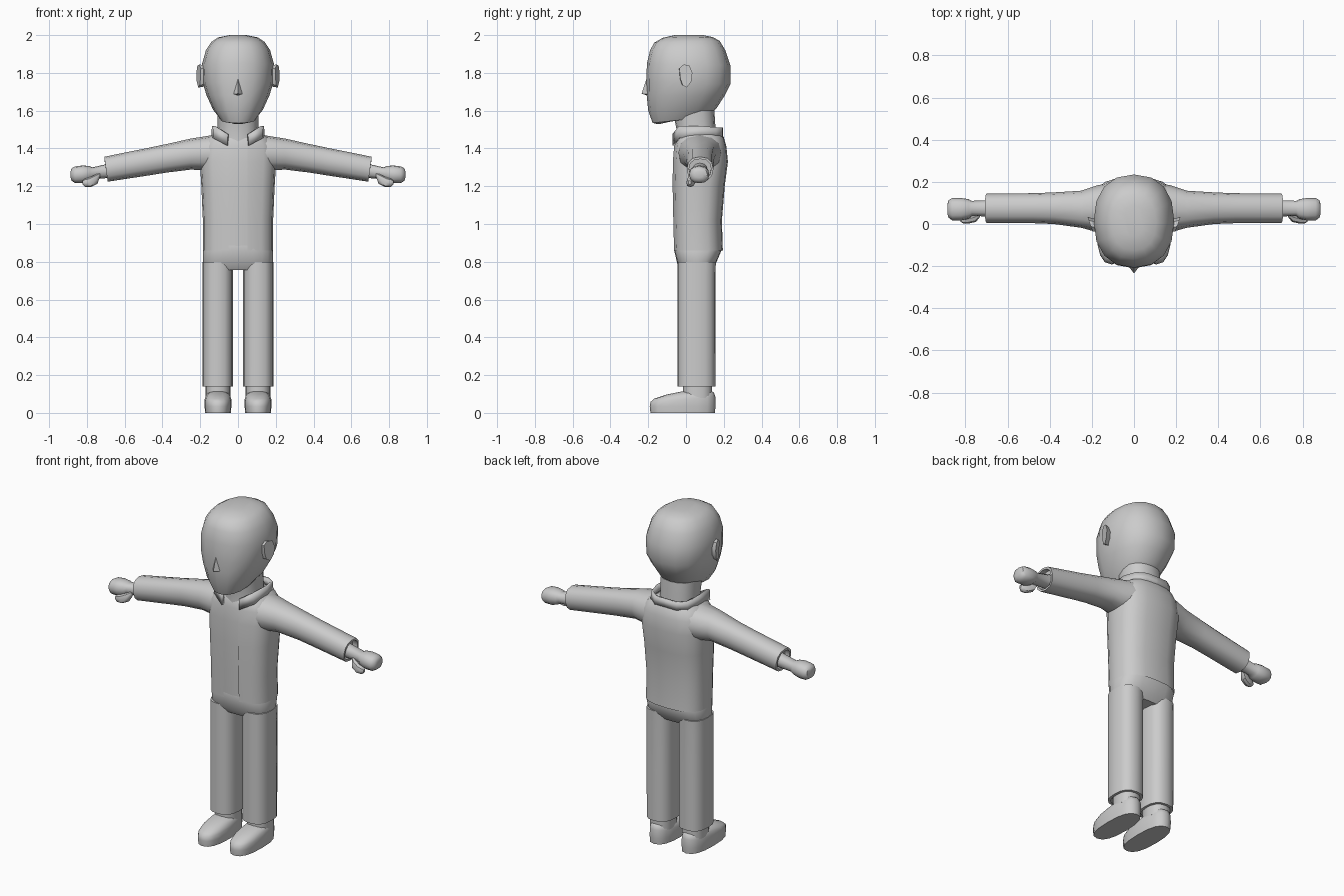
import bpy, bmesh, math

grey = bpy.data.materials.new("plain grey")
grey.diffuse_color = (0.6, 0.6, 0.6, 1)


def finish(bm, name, mirror=False, solid=0.0, angle=42):
    bmesh.ops.recalc_face_normals(bm, faces=bm.faces)
    me = bpy.data.meshes.new(name)
    bm.to_mesh(me)
    bm.free()
    ob = bpy.data.objects.new(name, me)
    bpy.context.collection.objects.link(ob)
    me.materials.append(grey)
    if solid:
        m = ob.modifiers.new("thickness", 'SOLIDIFY')
        m.thickness = solid
        m.offset = 0
    if mirror:
        ob.modifiers.new("mirror", 'MIRROR')
    bpy.ops.object.select_all(action='DESELECT')
    bpy.context.view_layer.objects.active = ob
    ob.select_set(True)
    bpy.ops.object.shade_smooth_by_angle(angle=math.radians(angle))
    return ob


def unit_ring(n, p):
    """Rounded-square outline in -1..1, starting at the front."""
    pts = []
    for i in range(n):
        a = -math.pi / 2 + 2 * math.pi * i / n
        c, s = math.cos(a), math.sin(a)
        pts.append((math.copysign(abs(c) ** p, c), math.copysign(abs(s) ** p, s)))
    return pts


def zring(zf, zb, yf, yb, rx, cx=0.0, n=16, p=0.85):
    """Ring around the vertical axis, tilted from front height to back height."""
    return [(cx + rx * u, (yf + yb) / 2 + v * (yb - yf) / 2,
             (zf + zb) / 2 + v * (zb - zf) / 2) for u, v in unit_ring(n, p)]


def xring(xb, xt, yf, yb, zb, zt, n=12, p=0.85):
    """Ring around the sideways axis, tilted from bottom x to top x."""
    return [((xb + xt) / 2 + v * (xt - xb) / 2, (yf + yb) / 2 + u * (yb - yf) / 2,
             (zb + zt) / 2 + v * (zt - zb) / 2) for u, v in unit_ring(n, p)]


def loft(rings, name, caps=True, skip=(), **kw):
    bm = bmesh.new()
    rows = [[bm.verts.new(co) for co in r] for r in rings]
    n = len(rows[0])
    for a, b in zip(rows, rows[1:]):
        for i in range(n):
            if i not in skip:
                j = (i + 1) % n
                bm.faces.new((a[i], a[j], b[j], b[i]))
    if caps:
        bm.faces.new(rows[0])
        bm.faces.new(rows[-1])
    return finish(bm, name, **kw)


# head: chin to crown
head = [(1.528, 1.57, -0.145, 0.04, 0.045), (1.535, 1.565, -0.177, 0.11, 0.09),
        (1.60, 1.61, -0.200, 0.160, 0.132), (1.68, 1.68, -0.208, 0.205, 0.166),
        (1.75, 1.74, -0.210, 0.235, 0.187), (1.85, 1.84, -0.207, 0.235, 0.191),
        (1.92, 1.92, -0.190, 0.208, 0.170), (1.96, 1.97, -0.168, 0.178, 0.140),
        (1.985, 1.99, -0.125, 0.14, 0.105), (2.0, 2.0, -0.06, 0.09, 0.045)]
loft([zring(*r, p=0.87) for r in head], "head", angle=50)

# nose wedge
bm = bmesh.new()
top, tip, mid, l, r = [bm.verts.new(c) for c in (
    (0, -0.206, 1.78), (0, -0.235, 1.69), (0, -0.19, 1.675),
    (-0.028, -0.198, 1.688), (0.028, -0.198, 1.688))]
for f in ((top, l, tip), (top, tip, r), (tip, l, mid), (tip, mid, r)):
    bm.faces.new(f)
finish(bm, "nose", angle=20)

# ears: flaps swept outward to the back
bm = bmesh.new()
outline = [(-0.035, 1.825), (-0.012, 1.845), (0.018, 1.838), (0.034, 1.80),
           (0.028, 1.755), (0.005, 1.722), (-0.018, 1.735), (-0.03, 1.77)]
outer = [bm.verts.new((0.197 + 0.024 * (y + 0.035) / 0.07, y, z)) for y, z in outline]
inner = [bm.verts.new((0.165, y * 0.8 - 0.01, 1.78 + (z - 1.78) * 0.85)) for y, z in outline]
bm.faces.new(outer)
for i in range(8):
    j = (i + 1) % 8
    bm.faces.new((outer[i], outer[j], inner[j], inner[i]))
finish(bm, "ear", mirror=True)

# neck
loft([zring(1.42, 1.42, -0.055, 0.16, 0.11), zring(1.50, 1.50, -0.05, 0.157, 0.107),
      zring(1.60, 1.60, -0.07, 0.15, 0.11)], "neck")

# collar: open at the front
bm = bmesh.new()
path = [(0.055, -0.066, 1.415, 1.475), (0.128, -0.035, 1.455, 1.518), (0.135, 0.08, 1.46, 1.518),
        (0.118, 0.155, 1.46, 1.512), (0.07, 0.187, 1.46, 1.51), (0, 0.19, 1.46, 1.51)]
rows = [(bm.verts.new((x, y, a)), bm.verts.new((x * 0.97, y, b))) for x, y, a, b in path]
for a, b in zip(rows, rows[1:]):
    bm.faces.new((a[0], b[0], b[1], a[1]))
finish(bm, "collar", mirror=True, solid=0.014, angle=30)

# jacket shell, open down the front, over a shirt
body = [(0.86, 0.86, -0.068, 0.195, 0.186), (1.02, 1.02, -0.072, 0.190, 0.186),
        (1.20, 1.20, -0.076, 0.205, 0.194), (1.33, 1.33, -0.075, 0.222, 0.202),
        (1.41, 1.41, -0.068, 0.214, 0.198), (1.455, 1.46, -0.058, 0.200, 0.165),
        (1.475, 1.49, -0.045, 0.175, 0.120)]
shell = [zring(*r, n=20, p=0.75) for r in body]
for ring in shell:
    for k, x in ((1, 0.05), (19, -0.05)):
        ring[k] = (x, ring[k][1], ring[k][2])
loft(shell, "jacket", caps=False, skip=(0, 19))
loft([zring(a, b, yf + 0.008, yb - 0.01, rx - 0.01, n=20, p=0.75)
      for a, b, yf, yb, rx in body], "shirt")

# sleeves, with the cuff turned inward
sleeve = [(0.10, 0.08, -0.045, 0.195, 1.27, 1.478), (0.19, 0.15, -0.04, 0.185, 1.285, 1.468),
          (0.25, 0.25, -0.018, 0.158, 1.288, 1.452), (0.38, 0.38, 0.0, 0.15, 1.272, 1.423),
          (0.48, 0.48, 0.004, 0.146, 1.256, 1.402), (0.69, 0.708, 0.004, 0.145, 1.224, 1.356),
          (0.69, 0.708, 0.016, 0.133, 1.236, 1.344), (0.66, 0.675, 0.016, 0.133, 1.24, 1.348)]
loft([xring(*r) for r in sleeve], "sleeve", mirror=True)

# wrist and fist
hand = [(0.66, 0.66, 0.035, 0.113, 1.245, 1.325), (0.77, 0.77, 0.038, 0.11, 1.238, 1.300),
        (0.785, 0.785, 0.025, 0.118, 1.226, 1.306), (0.82, 0.82, 0.017, 0.123, 1.216, 1.31),
        (0.862, 0.862, 0.017, 0.123, 1.216, 1.305), (0.88, 0.88, 0.03, 0.113, 1.228, 1.295),
        (0.886, 0.886, 0.05, 0.09, 1.245, 1.28)]
loft([xring(*r) for r in hand], "hand", mirror=True)

# thumb
thumb = [(0.73, 0.73, 0.035, 0.06, 1.25, 1.27), (0.745, 0.755, 0.01, 0.055, 1.212, 1.262),
         (0.78, 0.79, 0.002, 0.045, 1.195, 1.245), (0.81, 0.81, 0.002, 0.038, 1.197, 1.24),
         (0.824, 0.824, 0.012, 0.028, 1.21, 1.23)]
loft([xring(*r, n=8) for r in thumb], "thumb", mirror=True)

# trousers: hips and legs, with hems turned inward
hips = [(0.757, 0.757, -0.025, 0.135, 0.172), (0.79, 0.79, -0.046, 0.158, 0.185),
        (0.86, 0.86, -0.063, 0.188, 0.184), (0.89, 0.89, -0.06, 0.18, 0.175)]
loft([zring(*r, n=20, p=0.7) for r in hips], "trouser_hips")
leg = [(0.17, -0.03, 0.14, 0.065), (0.14, -0.03, 0.14, 0.065), (0.14, -0.045, 0.155, 0.08),
       (0.45, -0.045, 0.156, 0.08), (0.72, -0.045, 0.156, 0.08), (0.80, -0.045, 0.158, 0.08)]
loft([zring(z, z, yf, yb, rx, 0.107, p=0.78) for z, yf, yb, rx in leg], "trouser_leg", mirror=True)

# ankles
loft([zring(z, z, -0.016, 0.138, 0.065, 0.106) for z in (0.08, 0.18)], "ankle", mirror=True)

# shoes: flat sole, low rounded toe
shoe = [(0, 0, -0.188, 0.153, 0.068), (0.035, 0.035, -0.192, 0.156, 0.071),
        (0.058, 0.085, -0.188, 0.155, 0.071), (0.075, 0.108, -0.168, 0.148, 0.064),
        (0.098, 0.114, -0.10, 0.138, 0.054), (0.114, 0.114, -0.02, 0.12, 0.035)]
loft([zring(*r, cx=0.106, p=0.8) for r in shoe], "shoe", mirror=True)
